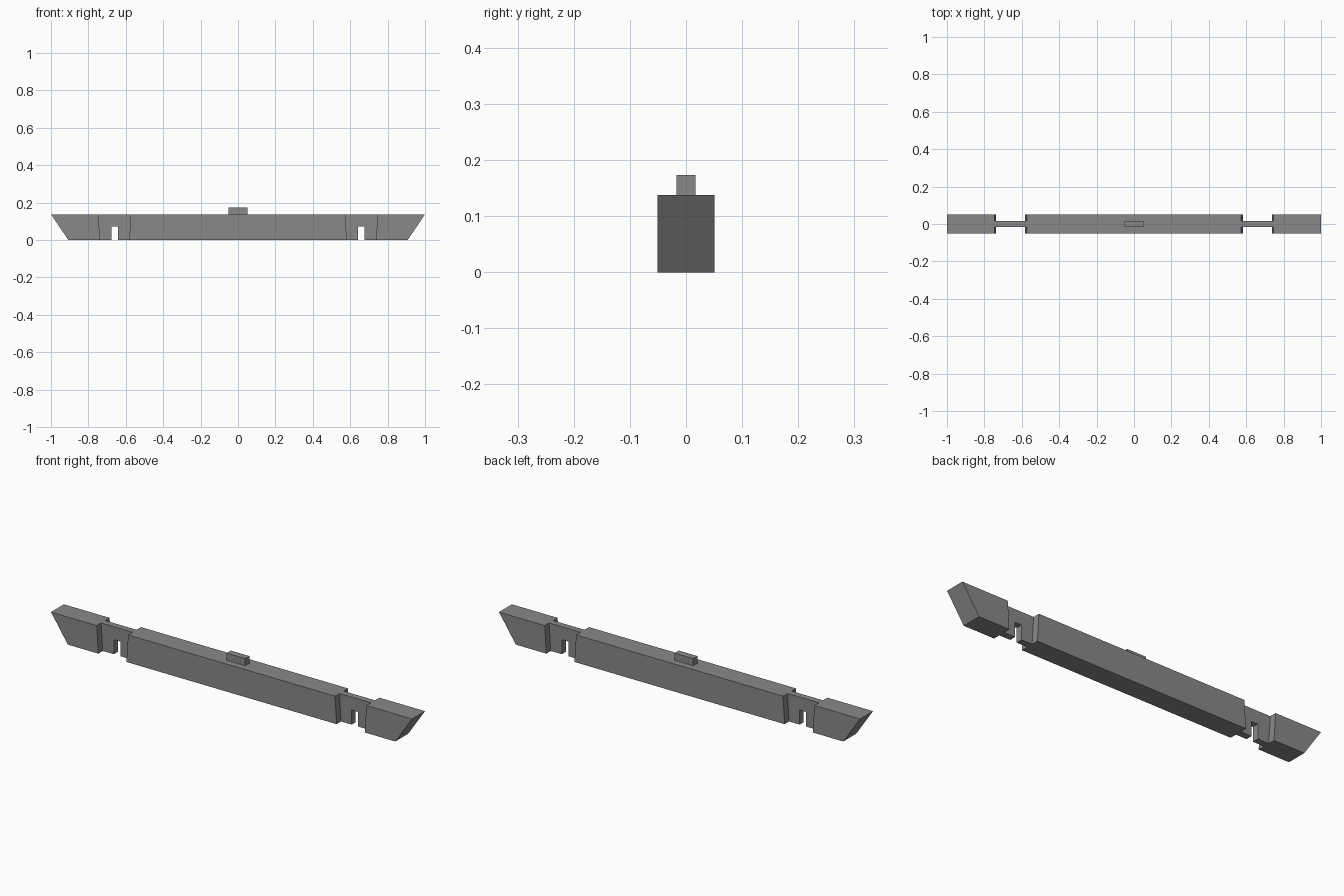
import bpy
import bmesh

default = bpy.data.objects.get("Cube")
if default:
    bpy.data.objects.remove(default, do_unlink=True)

HEIGHT = 0.138
HALF_DEPTH = 0.051
HALF_WEB = 0.016

grey = bpy.data.materials.new("mid grey")
grey.use_nodes = True
colour = (0.25, 0.25, 0.25, 1)
grey.diffuse_color = colour
grey.node_tree.nodes["Principled BSDF"].inputs["Base Color"].default_value = colour


def prism(name, outline, y0, y1):
    """Extrude an x-z outline from y0 to y1."""
    bm = bmesh.new()
    face = bm.faces.new([bm.verts.new((x, y0, z)) for x, z in outline])
    result = bmesh.ops.extrude_face_region(bm, geom=[face])
    verts = [v for v in result["geom"] if isinstance(v, bmesh.types.BMVert)]
    bmesh.ops.translate(bm, verts=verts, vec=(0, y1 - y0, 0))
    bmesh.ops.recalc_face_normals(bm, faces=bm.faces)
    mesh = bpy.data.meshes.new(name)
    bm.to_mesh(mesh)
    bm.free()
    mesh.materials.append(grey)
    obj = bpy.data.objects.new(name, mesh)
    bpy.context.collection.objects.link(obj)
    return obj


# Beam with slanted ends and a slot near each end
half = [(0.641, 0), (0.641, 0.073), (0.677, 0.073), (0.677, 0),
        (0.907, 0), (1, HEIGHT)]
outline = half + [(-x, z) for x, z in reversed(half)]
beam = prism("beam", outline, -HALF_DEPTH, HALF_DEPTH)

# Tapered recesses leave a thin web on both sides of each slot
over = 0.5
recess = [(0.582 + 0.009 * over, -HEIGHT * over), (0.738 - 0.009 * over, -HEIGHT * over),
          (0.747 + 0.009 * over, HEIGHT * (1 + over)),
          (0.573 - 0.009 * over, HEIGHT * (1 + over))]
cutters = []
for end in (-1, 1):
    for side in (-1, 1):
        cutter = prism("recess_cutter", [(end * x, z) for x, z in recess],
                       side * HALF_WEB, side * HALF_DEPTH * 2)
        cutter.hide_render = True
        cutters.append(cutter)
        cut = beam.modifiers.new("recess", "BOOLEAN")
        cut.operation = "DIFFERENCE"
        cut.solver = "EXACT"
        cut.object = cutter

# Bake the cuts and drop the helpers
bpy.context.view_layer.update()
evaluated = beam.evaluated_get(bpy.context.evaluated_depsgraph_get())
baked = bpy.data.meshes.new_from_object(evaluated)
beam.modifiers.clear()
beam.data = baked
for cutter in cutters:
    bpy.data.objects.remove(cutter, do_unlink=True)

# Small raised block at the middle of the top
prism("top_block", [(-0.052, HEIGHT), (0.052, HEIGHT), (0.052, 0.173), (-0.052, 0.173)],
      -0.017, 0.017)
